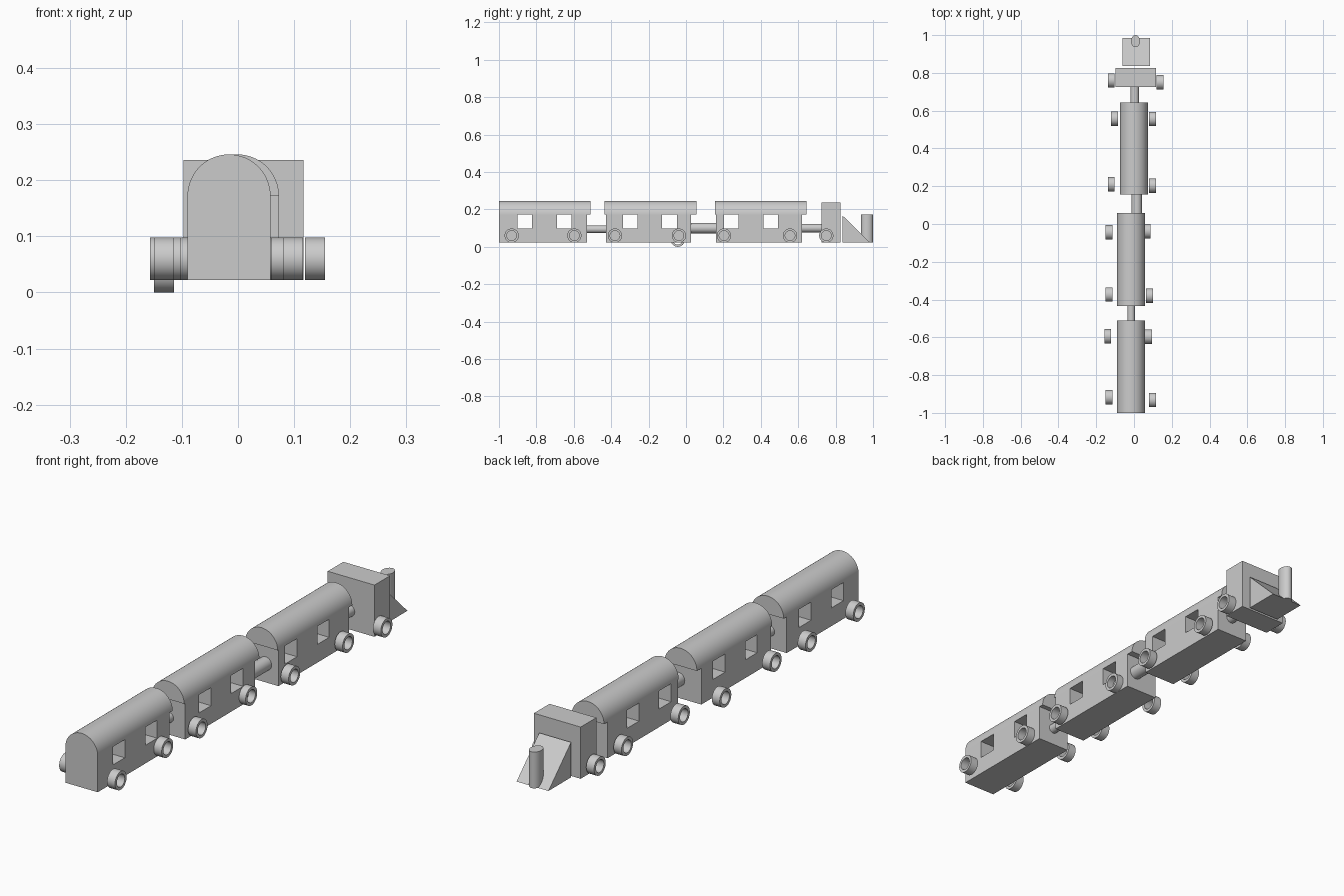
import bpy, bmesh, math
from mathutils import Matrix

if "Cube" in bpy.data.objects:
    bpy.data.objects.remove(bpy.data.objects["Cube"], do_unlink=True)

GREY = (0.6, 0.6, 0.6, 1)
grey = bpy.data.materials.new("plain grey")
grey.use_nodes = True
grey.diffuse_color = GREY
grey.node_tree.nodes["Principled BSDF"].inputs["Base Color"].default_value = GREY

FLOOR, EAVES = 0.022, 0.172
WHEEL_R, HOLE_R, WHEEL_W = 0.038, 0.026, 0.036


def finish(name, bm, smooth=False):
    bmesh.ops.recalc_face_normals(bm, faces=bm.faces)
    mesh = bpy.data.meshes.new(name)
    bm.to_mesh(mesh)
    bm.free()
    mesh.materials.append(grey)
    obj = bpy.data.objects.new(name, mesh)
    bpy.context.collection.objects.link(obj)
    if smooth:
        bpy.ops.object.select_all(action='DESELECT')
        obj.select_set(True)
        bpy.context.view_layer.objects.active = obj
        bpy.ops.object.shade_smooth_by_angle(angle=math.radians(35))
    return obj


def add_box(bm, xs, ys, zs):
    size = [b - a for a, b in (xs, ys, zs)]
    mid = [(a + b) / 2 for a, b in (xs, ys, zs)]
    bmesh.ops.create_cube(bm, size=1, matrix=Matrix.Translation(mid) @ Matrix.Diagonal((*size, 1)))


def box(name, xs, ys, zs):
    bm = bmesh.new()
    add_box(bm, xs, ys, zs)
    return finish(name, bm)


def prism(name, points, direction, smooth=False):
    """Closed polygon extruded along a direction."""
    bm = bmesh.new()
    face = bm.faces.new([bm.verts.new(p) for p in points])
    moved = bmesh.ops.extrude_face_region(bm, geom=[face], use_keep_orig=True)["geom"]
    bmesh.ops.translate(bm, vec=direction, verts=[v for v in moved if isinstance(v, bmesh.types.BMVert)])
    return finish(name, bm, smooth)


def circle(count, rx, ry):
    angles = [2 * math.pi * i / count for i in range(count)]
    return [(rx * math.cos(a), ry * math.sin(a)) for a in angles]


def wheel(name, x, y, z=0.06):
    """Open ring with its axle along x."""
    bm = bmesh.new()
    n = 40
    loops = [[bm.verts.new((x + side * WHEEL_W / 2, y + u, z + v)) for u, v in circle(n, r, r)]
             for r, side in ((WHEEL_R, -1), (WHEEL_R, 1), (HOLE_R, 1), (HOLE_R, -1))]
    for k in range(4):
        a, b = loops[k], loops[(k + 1) % 4]
        for i in range(n):
            j = (i + 1) % n
            bm.faces.new((a[i], a[j], b[j], b[i]))
    finish(name, bm, True)


def coupling(name, x, z, r, y0, y1):
    prism(name, [(x + u, y0, z + v) for u, v in circle(32, r, r)], (0, y1 - y0, 0), True)


def carriage(name, x, body, roof, windows, half=0.074):
    # Body with window openings running right through
    hull = box(name + "_body", (x - half, x + half), body, (FLOOR, EAVES))
    bm = bmesh.new()
    for y in windows:
        add_box(bm, (x - 0.2, x + 0.2), (y - 0.039, y + 0.039), (0.097, EAVES + 0.05))
    cutter = finish(name + "_window_cutter", bm)
    mod = hull.modifiers.new("windows", 'BOOLEAN')
    mod.operation, mod.solver, mod.object = 'DIFFERENCE', 'EXACT', cutter
    bpy.ops.object.select_all(action='DESELECT')
    hull.select_set(True)
    bpy.context.view_layer.objects.active = hull
    bpy.ops.object.modifier_apply(modifier=mod.name)
    bpy.data.objects.remove(cutter, do_unlink=True)
    # Half-round roof
    arc = [math.pi * i / 32 for i in range(33)]
    prism(name + "_roof", [(x + half * math.cos(a), roof[0], EAVES + half * math.sin(a)) for a in arc],
          (0, roof[1] - roof[0], 0), True)


# Carriages
carriage("tail_carriage", -0.016, (-1.0, -0.53), (-1.0, -0.51), (-0.862, -0.65))
carriage("middle_carriage", -0.016, (-0.428, 0.028), (-0.435, 0.057), (-0.298, -0.088))
carriage("lead_carriage", -0.001, (0.16, 0.62), (0.155, 0.643), (0.243, 0.453))

# Couplings
coupling("tail_coupling", -0.015, 0.094, 0.02, -0.53, -0.428)
coupling("middle_coupling", 0.014, 0.1, 0.028, 0.028, 0.16)
coupling("lead_coupling", 0.004, 0.1, 0.023, 0.62, 0.727)

# Wheels: carriage axle, right x, right y, left x, left y
for name, rx, ry, lx, ly in (
        ("tail_front", -0.132, -0.917, 0.098, -0.932),
        ("tail_rear", -0.139, -0.595, 0.077, -0.597),
        ("middle_front", -0.132, -0.373, 0.082, -0.38),
        ("middle_rear", -0.132, -0.044, 0.07, -0.038),
        ("lead_front", -0.12, 0.21, 0.098, 0.203),
        ("lead_rear", -0.104, 0.558, 0.098, 0.556),
        ("engine", -0.12, 0.76, 0.137, 0.75)):
    wheel(name + "_right_wheel", rx, ry, 0.038 if name == "middle_rear" else 0.06)
    wheel(name + "_left_wheel", lx, ly)

# Engine: cab, sloping nose and oval chimney
box("engine_cab", (-0.097, 0.117), (0.725, 0.827), (FLOOR, 0.236))
prism("engine_nose", [(-0.06, 0.837, FLOOR), (-0.06, 0.985, FLOOR), (-0.06, 0.837, EAVES - 0.005)], (0.146, 0, 0))
prism("engine_chimney", [(0.008 + u, 0.968 + v, FLOOR) for u, v in circle(40, 0.024, 0.032)],
      (0, 0, EAVES - FLOOR), True)
